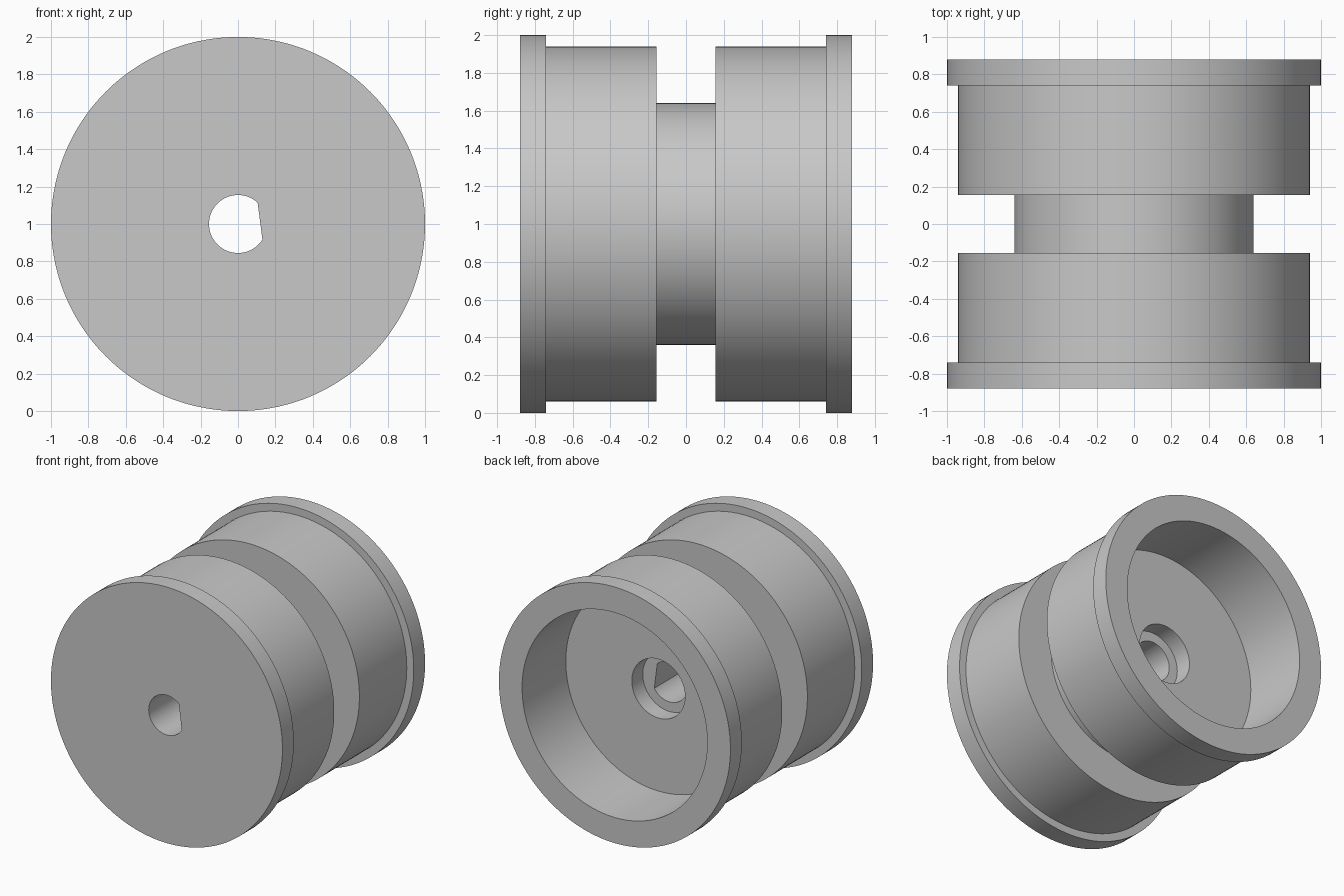
import bpy, bmesh, math

default = bpy.data.objects.get("Cube")
if default:
    bpy.data.objects.remove(default, do_unlink=True)

grey = bpy.data.materials.new("plain grey")
grey.use_nodes = True
colour = (0.58, 0.58, 0.58, 1)
grey.diffuse_color = colour
grey.node_tree.nodes["Principled BSDF"].inputs["Base Color"].default_value = colour

STEPS = 144
BORE = 0.155
FLAT_TILT = math.radians(7.4)            # direction the shaft flat faces
FLAT_HALF = 16 * 2 * math.pi / STEPS     # half angle covered by the flat
FLAT_DIST = BORE * math.cos(FLAT_HALF)


def bore_radius(angle):
    """Radius of the D-shaped shaft hole, angle measured from the flat."""
    c = math.cos(angle)
    return min(BORE, FLAT_DIST / c) if c > 0 else BORE


# Closed wheel profile: (radius, y); None marks the D-shaped bore
profile = [
    (None, -0.88), (1.0, -0.88), (1.0, -0.74), (0.94, -0.74),     # front flange
    (0.94, -0.155), (0.64, -0.155), (0.64, 0.155), (0.94, 0.155), # groove
    (0.94, 0.74), (1.0, 0.74), (1.0, 0.88),                       # back flange
    (0.80, 0.88), (0.80, 0.34),                                   # back recess
    (0.23, 0.34), (0.23, 0.205), (None, 0.205),                   # counterbore
]

bm = bmesh.new()
rings = []
for i in range(STEPS):
    a = i * 2 * math.pi / STEPS
    ring = []
    for r, y in profile:
        r = bore_radius(a) if r is None else r
        ring.append(bm.verts.new((r * math.cos(a + FLAT_TILT), y,
                                  1 + r * math.sin(a + FLAT_TILT))))
    rings.append(ring)

# Skin neighbouring profiles all the way round
n = len(profile)
for i in range(STEPS):
    p, q = rings[i], rings[(i + 1) % STEPS]
    for j in range(n):
        k = (j + 1) % n
        bm.faces.new((p[j], p[k], q[k], q[j]))
bmesh.ops.recalc_face_normals(bm, faces=bm.faces)

mesh = bpy.data.meshes.new("grooved_wheel")
bm.to_mesh(mesh)
bm.free()
mesh.materials.append(grey)
wheel = bpy.data.objects.new("grooved_wheel", mesh)
bpy.context.collection.objects.link(wheel)

bpy.ops.object.select_all(action="DESELECT")
wheel.select_set(True)
bpy.context.view_layer.objects.active = wheel
bpy.ops.object.shade_smooth_by_angle(angle=math.radians(30))
